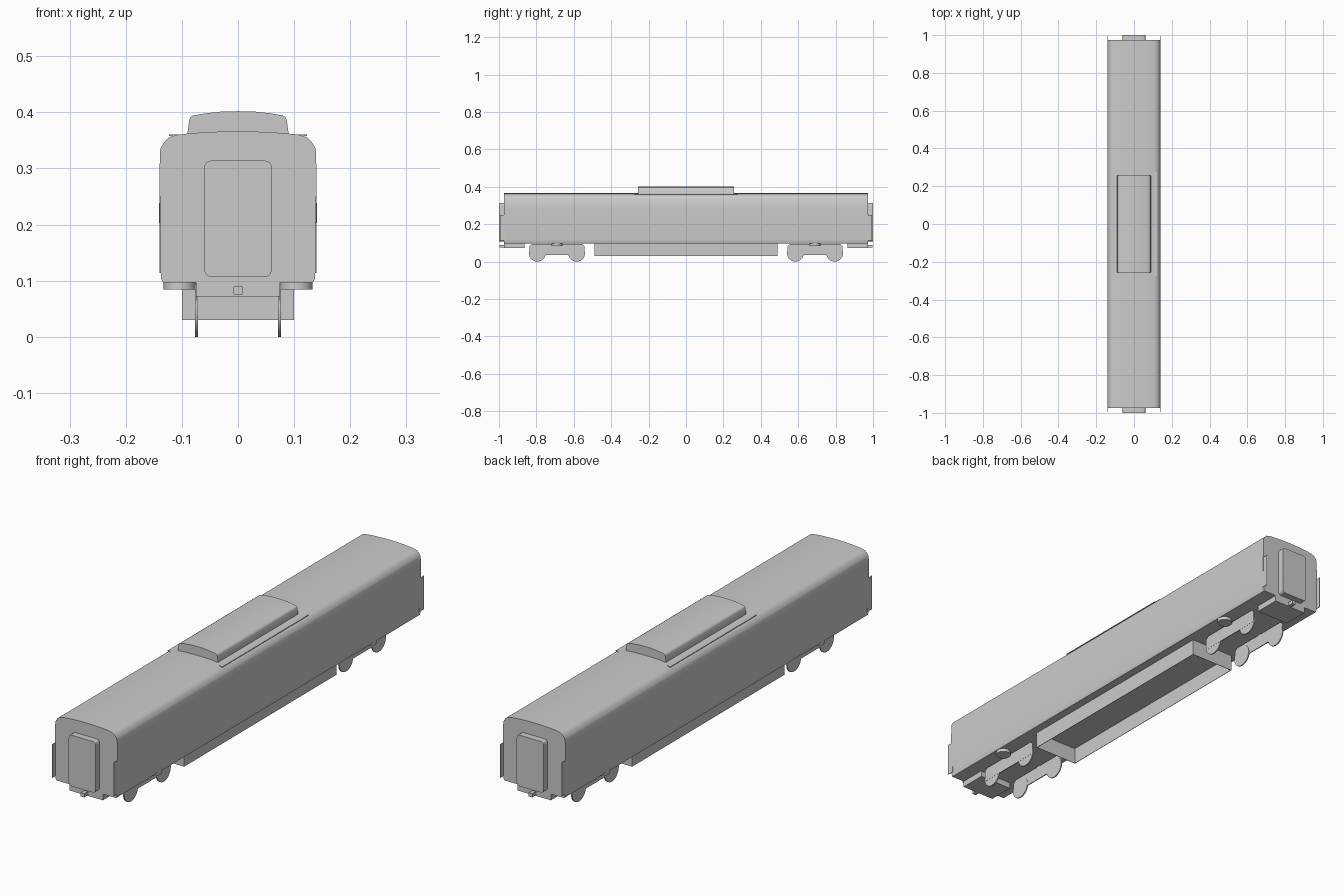
import bpy, bmesh, math
from mathutils import Matrix

if "Cube" in bpy.data.objects:
    bpy.data.objects.remove(bpy.data.objects["Cube"])


def finish(name, bm, smooth=False):
    bmesh.ops.recalc_face_normals(bm, faces=bm.faces)
    me = bpy.data.meshes.new(name)
    bm.to_mesh(me)
    bm.free()
    ob = bpy.data.objects.new(name, me)
    bpy.context.collection.objects.link(ob)
    if smooth:
        bpy.ops.object.select_all(action='DESELECT')
        ob.select_set(True)
        bpy.context.view_layer.objects.active = ob
        bpy.ops.object.shade_smooth_by_angle(angle=math.radians(35))
    return ob


def prism(name, outline, direction, smooth=False):
    """Close an outline of 3D points and extrude it along direction."""
    bm = bmesh.new()
    face = bm.faces.new([bm.verts.new(p) for p in outline])
    out = bmesh.ops.extrude_face_region(bm, geom=[face])
    verts = [g for g in out['geom'] if isinstance(g, bmesh.types.BMVert)]
    bmesh.ops.translate(bm, verts=verts, vec=direction)
    return finish(name, bm, smooth)


def symmetric_prism(name, half, y0, y1):
    """Extrude along y a profile given as its right half, bottom to top."""
    pts = half + [(-x, z) for x, z in reversed(half) if x > 0]
    return prism(name, [(x, y0, z) for x, z in pts], (0, y1 - y0, 0), True)


def box(name, x0, x1, y0, y1, z0, z1):
    return prism(name, [(x0, y0, z0), (x1, y0, z0), (x1, y1, z0), (x0, y1, z0)],
                 (0, 0, z1 - z0))


def cylinder(name, loc, r, depth, axis):
    bm = bmesh.new()
    rot = Matrix.Rotation(math.pi / 2, 4, 'Y') if axis == 'X' else Matrix()
    bmesh.ops.create_cone(bm, cap_ends=True, segments=28, radius1=r, radius2=r,
                          depth=depth, matrix=Matrix.Translation(loc) @ rot)
    return finish(name, bm, True)


def arc(cx, cz, r, a0, a1, n=4):
    angles = [math.radians(a0 + (a1 - a0) * i / n) for i in range(n + 1)]
    return [(cx + r * math.cos(a), cz + r * math.sin(a)) for a in angles]


# Carriage shell with bulged sides and arched roof
symmetric_prism("carriage_body", [
    (0.134, 0.097), (0.137, 0.103), (0.1375, 0.12), (0.14, 0.165), (0.1405, 0.22),
    (0.14, 0.28), (0.139, 0.333), (0.136, 0.340), (0.130, 0.349), (0.122, 0.356),
    (0.108, 0.360), (0.09, 0.362), (0.06, 0.3645), (0.03, 0.3657), (0, 0.366)],
    -0.973, 0.973)

# Roof equipment pod and its thin base plate
symmetric_prism("roof_pod", [
    (0.090, 0.355), (0.090, 0.363), (0.087, 0.386), (0.085, 0.391), (0.081, 0.394),
    (0.06, 0.398), (0.03, 0.4013), (0, 0.402)], -0.257, 0.257)
box("roof_pod_base", -0.123, 0.123, -0.275, 0.275, 0.3575, 0.3605)

# Open-bottomed equipment skirt under the floor
for s in (-1, 1):
    x = sorted((s * 0.1, s * 0.098))
    box("underfloor_side_skirt", *x, -0.488, 0.488, 0.03, 0.1)
    y = sorted((s * 0.488, s * 0.486))
    box("underfloor_end_skirt", -0.098, 0.098, *y, 0.03, 0.1)

for e in (-1, 1):
    # Gangway with rounded corners
    gangway = arc(0.048, 0.119, 0.012, -90, 0) + arc(0.048, 0.302, 0.012, 0, 90)
    symmetric_prism("gangway", gangway, e * 0.96, e * 1.0)

    # Coupler bracket and coupler
    box("coupler_bracket", -0.075, 0.075, *sorted((e * 0.863, e * 0.973)), 0.072, 0.1)
    box("coupler", -0.008, 0.008, *sorted((e * 0.95, e * 0.997)), 0.075, 0.09)

    for s in (-1, 1):
        # Thin guard flap continuing the side past the carriage end
        box("end_guard_flap", *sorted((s * 0.1375, s * 0.1395)),
            *sorted((e * 0.965, e * 0.994)), 0.114, 0.25)

        # Bogie side frame, wheels and air spring
        c = e * 0.69
        frame = [(-0.148, 0.036), (0.148, 0.036), (0.148, 0.082), (0.136, 0.093),
                 (-0.136, 0.093), (-0.148, 0.082)]
        prism("bogie_side_frame", [(s * 0.073, c + y, z) for y, z in frame],
              (s * 0.004, 0, 0))
        for w in (-0.105, 0.105):
            cylinder("wheel", (s * 0.074, c + w, 0.045), 0.045, 0.005, 'X')
        cylinder("air_spring", (s * 0.104, c, 0.0915), 0.029, 0.015, 'Z')
